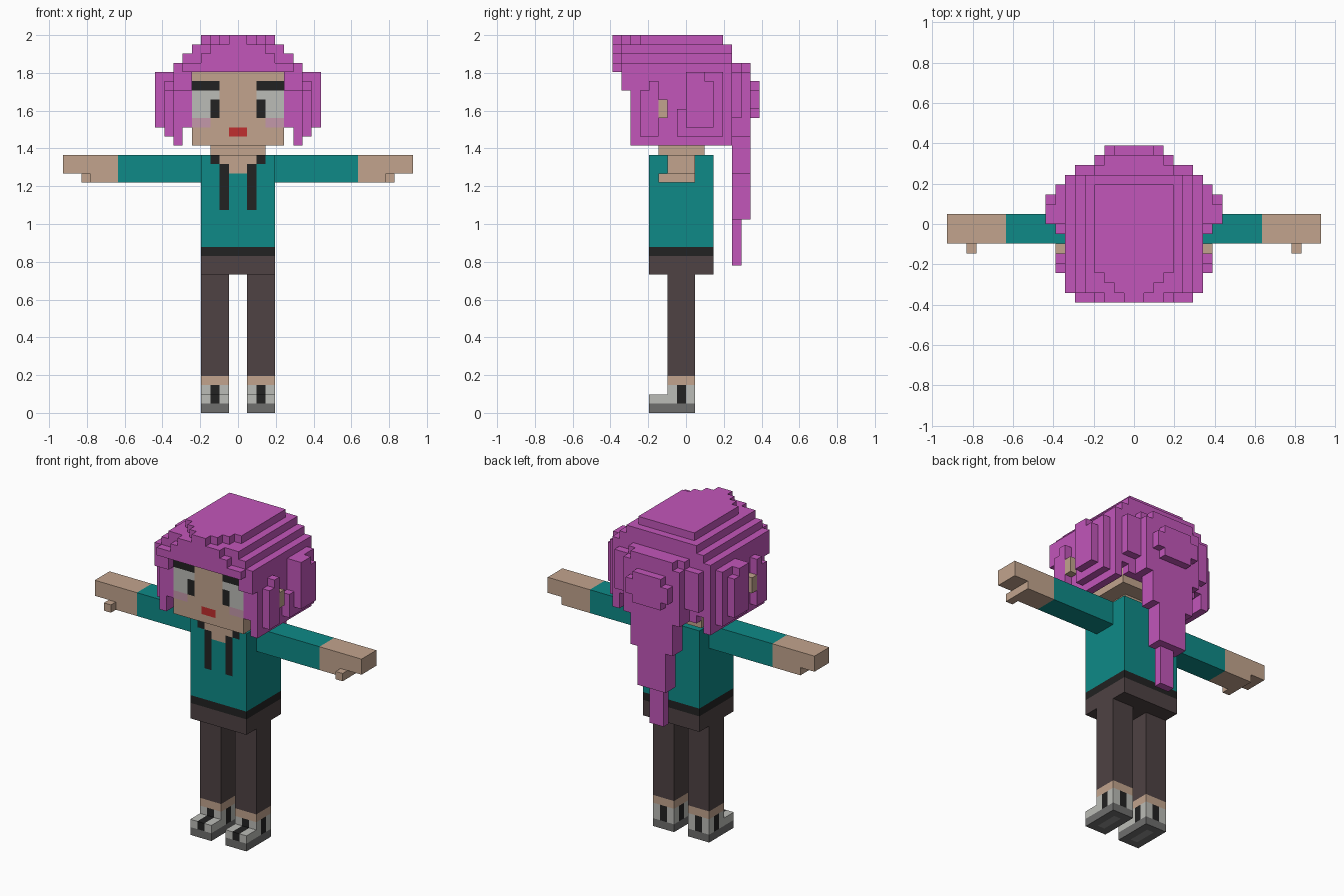
import bpy, bmesh
from mathutils import Vector

if "Cube" in bpy.data.objects:
    bpy.data.objects.remove(bpy.data.objects["Cube"], do_unlink=True)

U = 2 / 41  # edge of one block


def material(name, rgb):
    lin = []
    for c in rgb:
        c /= 255
        lin.append(c / 12.92 if c <= 0.04045 else ((c + 0.055) / 1.055) ** 2.4)
    m = bpy.data.materials.new(name)
    m.use_nodes = True
    m.diffuse_color = (*lin, 1)
    m.node_tree.nodes["Principled BSDF"].inputs["Base Color"].default_value = (*lin, 1)
    return m


MATS = {n: material(n, c) for n, c in {
    "hair purple": (194, 86, 186), "skin": (194, 164, 141),
    "shirt teal": (14, 138, 135), "trouser brown": (78, 66, 67),
    "black": (34, 34, 34), "white": (187, 188, 183), "sole grey": (110, 110, 109),
    "tread grey": (145, 145, 143), "lip red": (192, 46, 46),
    "blush pink": (196, 152, 170)}.items()}

# Six face directions and the corner loop of each block face
DIRS = {
    "+x": ((1, 0, 0), ((1, 0, 0), (1, 1, 0), (1, 1, 1), (1, 0, 1))),
    "-x": ((-1, 0, 0), ((0, 0, 0), (0, 0, 1), (0, 1, 1), (0, 1, 0))),
    "+y": ((0, 1, 0), ((0, 1, 0), (0, 1, 1), (1, 1, 1), (1, 1, 0))),
    "-y": ((0, -1, 0), ((0, 0, 0), (1, 0, 0), (1, 0, 1), (0, 0, 1))),
    "+z": ((0, 0, 1), ((0, 0, 1), (1, 0, 1), (1, 1, 1), (0, 1, 1))),
    "-z": ((0, 0, -1), ((0, 0, 0), (0, 1, 0), (1, 1, 0), (1, 0, 0)))}
ALL = tuple(DIRS)


def cells(b):
    """Blocks inside the box (x0, x1, y0, y1, z0, z1)."""
    return {(x, y, z) for x in range(b[0], b[1]) for y in range(b[2], b[3])
            for z in range(b[4], b[5])}


def mirror(b):
    return (-b[1], -b[0], *b[2:])


def both(boxes):
    return list(boxes) + [mirror(b) for b in boxes]


def build(name, boxes, mat, paint=()):
    """Union boxes into one block shape; paint holds (box, directions, material)."""
    solid = set().union(*(cells(b) for b in boxes))
    regions = [(cells(b), d, m) for b, d, m in paint]
    slots = [mat] + sorted({m for _, _, m in paint} - {mat})
    bm = bmesh.new()
    verts = {}
    for c in sorted(solid):
        for key, (n, loop) in DIRS.items():
            if tuple(a + b for a, b in zip(c, n)) in solid:
                continue
            vs = []
            for o in loop:
                p = tuple(a + b for a, b in zip(c, o))
                if p not in verts:
                    verts[p] = bm.verts.new(Vector(p) * U)
                vs.append(verts[p])
            f = bm.faces.new(vs)
            for region, dirs, m in regions:
                if key in dirs and c in region:
                    f.material_index = slots.index(m)
    # Merge flat areas of one colour
    bmesh.ops.dissolve_limit(bm, angle_limit=0.01, verts=bm.verts[:],
                             edges=bm.edges[:], delimit={'MATERIAL', 'NORMAL'})
    me = bpy.data.meshes.new(name)
    bm.to_mesh(me)
    bm.free()
    for s in slots:
        me.materials.append(MATS[s])
    ob = bpy.data.objects.new(name, me)
    bpy.context.scene.collection.objects.link(ob)
    return ob


# Limbs, one of each per side
for side in ("left", "right"):
    s = (lambda b: b) if side == "left" else mirror
    build(side + "_shoe", [s((1, 4, -4, 1, 0, 2)), s((1, 4, -2, 1, 2, 3))], "white", [
        (s((2, 3, -4, 1, 1, 3)), ("-y", "+y", "+z"), "black"),
        (s((1, 4, -1, 0, 1, 3)), ("-x", "+x"), "black"),
        (s((1, 4, -4, 1, 0, 1)), ALL, "sole grey"),
        (s((2, 3, -3, 0, 0, 1)), ("-z",), "tread grey")])
    build(side + "_leg", [s((1, 4, -2, 1, 3, 15))], "trouser brown",
          [(s((1, 4, -2, 1, 3, 4)), ALL, "skin")])
    build(side + "_sleeve", [s((4, 13, -2, 1, 25, 28))], "shirt teal")
    build(side + "_hand", [s((13, 19, -2, 1, 26, 28)), s((13, 17, -2, 1, 25, 26)),
                           s((16, 17, -3, -2, 25, 26))], "skin")

# Hips, belt and shirt with open collar and two cords
build("hips", [(-4, 4, -4, 3, 15, 17)], "trouser brown")
front = ("-y",)
shirt_paint = [((-4, 4, -4, 3, 17, 18), ALL, "black"),
               ((-1, 1, -4, -3, 26, 28), front, "skin"),
               ((-2, 2, -4, -3, 27, 28), front, "skin")]
for b in both([(2, 3, -4, -3, 27, 28), (1, 2, -4, -3, 22, 27)]):
    shirt_paint.append((b, front, "black"))
build("shirt", [(-4, 4, -4, 3, 17, 28)], "shirt teal", shirt_paint)
build("neck", [(-3, 3, -3, 2, 28, 29)], "skin")

# Head with painted face
face = [((-1, 1, -6, -5, 30, 31), front, "lip red")]
for box, mat in (((2, 5, -6, -5, 32, 35), "white"), ((2, 5, -6, -5, 35, 36), "black"),
                 ((2, 3, -6, -5, 32, 34), "black"), ((3, 5, -6, -5, 31, 32), "blush pink")):
    face += [(b, front, mat) for b in both([box])]
build("head", [(-5, 5, -6, 4, 29, 37)], "skin", face)
for side, b in zip(("left", "right"), both([(7, 8, -3, -2, 32, 34)])):
    build(side + "_ear", [b], "skin")

# Hair: stepped crown, side locks, back bun
crown = [(-4, 4, -5, 4, 40, 41), (-3, 3, -6, -5, 40, 41), (-2, 2, -7, -6, 40, 41),
         (-1, 1, -8, -7, 40, 41),
         (-5, 5, -7, 5, 39, 40), (-3, 3, -8, -7, 39, 40),
         (-6, 6, -7, 5, 38, 39), (-4, 4, -8, -7, 38, 39),
         (-7, 7, -7, 5, 37, 38), (-6, 6, -8, -7, 37, 38)]
locks = both([(5, 6, -6, 5, 31, 37), (6, 7, -6, 5, 29, 37), (5, 7, -7, -6, 35, 37),
              (7, 8, -5, -3, 30, 35), (7, 8, -4, -3, 35, 36),
              (7, 8, 0, 4, 30, 37), (7, 8, -1, 0, 30, 33),
              (8, 9, 0, 3, 31, 36), (8, 9, 0, 2, 36, 37)])
back = [(-7, 7, 4, 5, 31, 37), (-5, 5, 4, 5, 30, 31), (-6, 6, 5, 6, 32, 37),
        (-4, 4, 5, 7, 30, 37), (-4, 4, 5, 6, 37, 38), (-3, 3, 6, 7, 37, 38),
        (-3, 3, 7, 8, 33, 35), (-2, 2, 7, 8, 32, 36)]
build("hair", crown + locks + back, "hair purple")

# Tapering ponytail below the bun
build("ponytail", [(-3, 3, 5, 7, 26, 30), (-2, 2, 5, 7, 21, 26), (-1, 1, 5, 6, 16, 21)],
      "hair purple")
